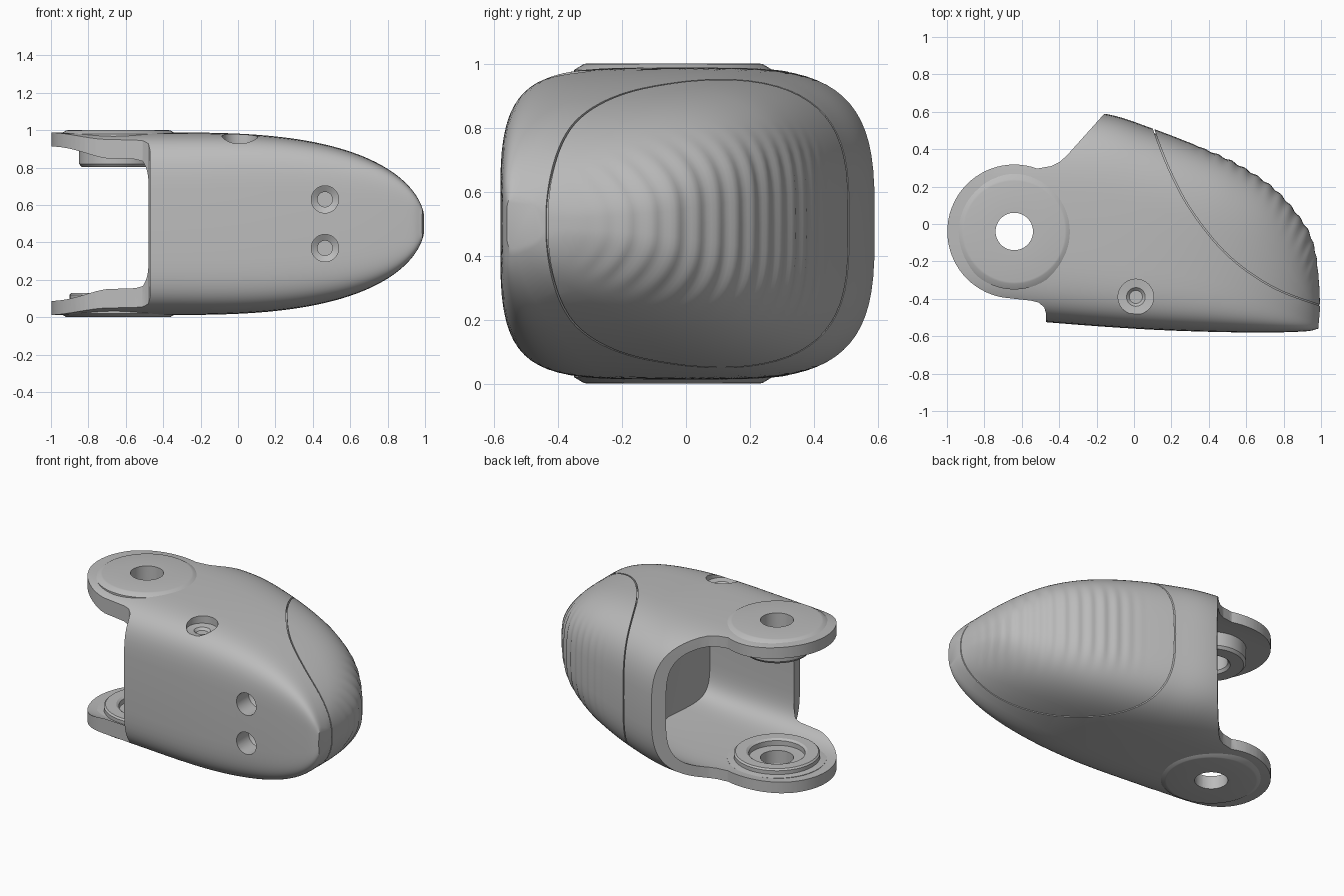
import bpy, bmesh
from math import sin, cos, pi, radians
from mathutils import Vector

cube = bpy.data.objects.get("Cube")
if cube:
    bpy.data.objects.remove(cube, do_unlink=True)

grey = bpy.data.materials.new("plain grey")
grey.use_nodes = True
grey.diffuse_color = (0.5, 0.5, 0.5, 1)
grey.node_tree.nodes["Principled BSDF"].inputs["Base Color"].default_value = (0.5, 0.5, 0.5, 1)

LUG = Vector((-0.64, -0.04, 0))


def finish(name, bm):
    bmesh.ops.recalc_face_normals(bm, faces=bm.faces)
    mesh = bpy.data.meshes.new(name)
    bm.to_mesh(mesh)
    bm.free()
    mesh.materials.append(grey)
    ob = bpy.data.objects.new(name, mesh)
    bpy.context.collection.objects.link(ob)
    return ob


def prism(name, outline):
    """Extrude an xy outline through the whole height."""
    bm = bmesh.new()
    face = bm.faces.new([bm.verts.new((x, y, -0.2)) for x, y in outline])
    for v in bmesh.ops.extrude_face_region(bm, geom=[face])["geom"]:
        if isinstance(v, bmesh.types.BMVert):
            v.co.z = 1.2
    return finish(name, bm)


def bridge(bm, a, b):
    n = len(a)
    for k in range(n):
        bm.faces.new((a[k], a[(k + 1) % n], b[(k + 1) % n], b[k]))


def lathe(name, profile, centre, axis='Z', n=64):
    """Spin a closed (radius, height) profile; radius 0 ends become caps."""
    bm = bmesh.new()
    rings = []
    for r, h in profile:
        ring = []
        for k in range(n):
            a = 2 * pi * k / n
            p = (r * cos(a), r * sin(a), h)
            p = p if axis == 'Z' else (p[0], p[2], p[1])
            ring.append(bm.verts.new(Vector(p) + Vector(centre)))
        rings.append(ring)
    for a, b in zip(rings, rings[1:] + rings[:1]):
        bridge(bm, a, b)
    bmesh.ops.remove_doubles(bm, verts=bm.verts, dist=1e-5)
    return finish(name, bm)


def boolean(ob, cutter, operation='DIFFERENCE'):
    mod = ob.modifiers.new("cut", 'BOOLEAN')
    mod.operation, mod.solver, mod.object = operation, 'EXACT', cutter
    bpy.context.view_layer.objects.active = ob
    bpy.ops.object.modifier_apply(modifier=mod.name)
    bpy.data.objects.remove(cutter, do_unlink=True)


def smooth_path(points, count):
    """Catmull-Rom through the points, resampled at even arc length."""
    p = [Vector(q) for q in points]
    p = [2 * p[0] - p[1]] + p + [2 * p[-1] - p[-2]]
    fine = []
    for a, b, c, d in zip(p, p[1:], p[2:], p[3:]):
        for k in range(40):
            t = k / 40
            fine.append(0.5 * (2 * b + (c - a) * t + (2 * a - 5 * b + 4 * c - d) * t * t
                               + (3 * b - a - 3 * c + d) * t ** 3))
    fine.append(p[-2])
    dist = [0]
    for a, b in zip(fine, fine[1:]):
        dist.append(dist[-1] + (b - a).length)
    out, j = [], 0
    for k in range(count):
        s = dist[-1] * k / (count - 1)
        while j < len(fine) - 2 and dist[j + 1] < s:
            j += 1
        out.append(fine[j].lerp(fine[j + 1], (s - dist[j]) / (dist[j + 1] - dist[j])))
    return out, dist[-1]


def half_width(x):
    r = max(0, min(0.998, (x + 0.4) / 1.4))
    return 0.488 * (1 - r ** 2.9) ** 0.5


def step(a, b, x):
    t = max(0, min(1, (x - a) / (b - a)))
    return t * t * (3 - 2 * t)


RINGS, SEGS = 200, 72
back, length = smooth_path([(-1.05, 0.6), (-0.5, 0.61), (-0.16, 0.59), (0.1, 0.51),
                            (0.38, 0.4), (0.57, 0.31), (0.76, 0.18), (0.91, 0),
                            (0.965, -0.13), (0.988, -0.3), (0.995, -0.45)], RINGS)
front, _ = smooth_path([(-1.05, -0.47), (-0.47, -0.525), (0.1, -0.565), (0.6, -0.58),
                        (0.9, -0.575), (0.985, -0.56)], RINGS)


def shell(name, inset=0, ripples=0, back_power=3.3, front_power=5):
    """Rounded rings strung between the front line and the back curve."""
    bm = bmesh.new()
    rings = []
    for i, (f, b) in enumerate(zip(front, back)):
        s = length * i / (RINGS - 1)
        wave = ripples * sin(2 * pi * s / 0.08) * step(1.3, 1.6, s) * (1 - step(length - 0.3, length - 0.1, s))
        across = (b - f).normalized()
        gap = min(inset, 0.4 * (b - f).length)
        ring = []
        for k in range(SEGS):
            c, d = cos(2 * pi * k / SEGS), sin(2 * pi * k / SEGS)
            n = back_power if c > 0 else front_power
            u = abs(c) ** (2 / n) * (1 if c > 0 else -1)
            v = abs(d) ** (2 / n) * (1 if d > 0 else -1) if abs(d) > 1e-9 else 0
            p = (f + across * gap).lerp(b - across * gap, (u + 1) / 2)
            z = max(half_width(p.x) - inset, 0.01) * v
            p = p + across * wave * step(0.4, 0.8, u) * (1 - step(0.16, 0.32, abs(z)))
            ring.append(bm.verts.new((p.x, p.y, 0.5 + z)))
        rings.append(ring)
    for a, b in zip(rings, rings[1:]):
        bridge(bm, a, b)
    bm.faces.new(rings[0])
    bm.faces.new(rings[-1])
    return finish(name, bm)


body = shell("fingertip_shell", ripples=0.004)

# Side outline: round lugs, stepped front edge and slanted back edge
arc = [(LUG.x + 0.358 * cos(radians(a)), LUG.y + 0.358 * sin(radians(a)))
       for a in range(70, 261, 5)]
outline = arc + [(-0.55, -0.41), (-0.51, -0.42), (-0.48, -0.445), (-0.47, -0.48),
                 (-0.47, -0.9), (1.3, -0.9), (1.3, 0.8), (0.03, 0.8),
                 (-0.16, 0.588), (-0.36, 0.365), (-0.4, 0.33), (-0.44, 0.31), (-0.48, 0.303)]
boolean(body, prism("outline_cutter", outline), 'INTERSECT')

# Hollow inside between the lugs
cavity = shell("cavity_cutter", inset=0.075, back_power=4, front_power=6)
boolean(cavity, prism("cavity_end", [(-1.3, -0.9), (0.14, -0.9), (0.2, -0.1), (0, 0.9), (-1.3, 0.9)]),
        'INTERSECT')
boolean(body, cavity)

# Shallow seam around the fingertip pad
seam, _ = smooth_path([(0.04, 0.7), (0.1, 0.51), (0.19, 0.28), (0.31, 0.06), (0.5, -0.17),
                       (0.74, -0.34), (1, -0.44), (1.1, -0.47)], 50)
gap = Vector((0.006, 0.004))
groove = prism("seam_cutter", [tuple(p) for p in seam] + [tuple(p + gap) for p in reversed(seam)])
boolean(groove, shell("seam_core", inset=0.02))
boolean(body, groove)

# Screw holes in the front and a counterbore in the upper side
for z in (0.37, 0.63):
    boolean(body, lathe("screw_cutter", [(0, -0.8), (0.073, -0.8), (0.073, -0.45), (0.04, -0.43),
                                         (0.04, -0.36), (0, -0.36)], (0.465, 0, z), 'Y', 40))
boolean(body, lathe("counterbore_cutter", [(0, 1.1), (0.095, 1.1), (0.095, 0.93), (0.05, 0.925),
                                           (0.035, 0.91), (0, 0.91)], (0.01, -0.39, 0), 'Z', 48))

# Pivot hole through both lugs
boolean(body, lathe("pivot_cutter", [(0, -0.2), (0.1, -0.2), (0.1, 1.2), (0, 1.2)], LUG))

# Raised outer discs and inner bosses on the lugs
parts = [body]
for name, flip in (("lower_lug_disc", False), ("upper_lug_disc", True)):
    disc = [(0.1, 0), (0.27, 0), (0.28, 0.002), (0.31, 0.02), (0.31, 0.04), (0.1, 0.04)]
    parts.append(lathe(name, [(r, 1 - h if flip else h) for r, h in disc], LUG))
parts.append(lathe("upper_boss", [(0.1, 0.93), (0.21, 0.93), (0.21, 0.82), (0.195, 0.803),
                                  (0.115, 0.803), (0.1, 0.82)], LUG))
parts.append(lathe("lower_boss", [(0.17, 0.07), (0.3, 0.07), (0.3, 0.09), (0.26, 0.095),
                                  (0.26, 0.12), (0.25, 0.13), (0.185, 0.13), (0.17, 0.12)], LUG))

# Smooth shading with crisp edges
bpy.ops.object.select_all(action='DESELECT')
for ob in parts:
    ob.select_set(True)
bpy.context.view_layer.objects.active = body
bpy.ops.object.shade_smooth_by_angle(angle=radians(32))
